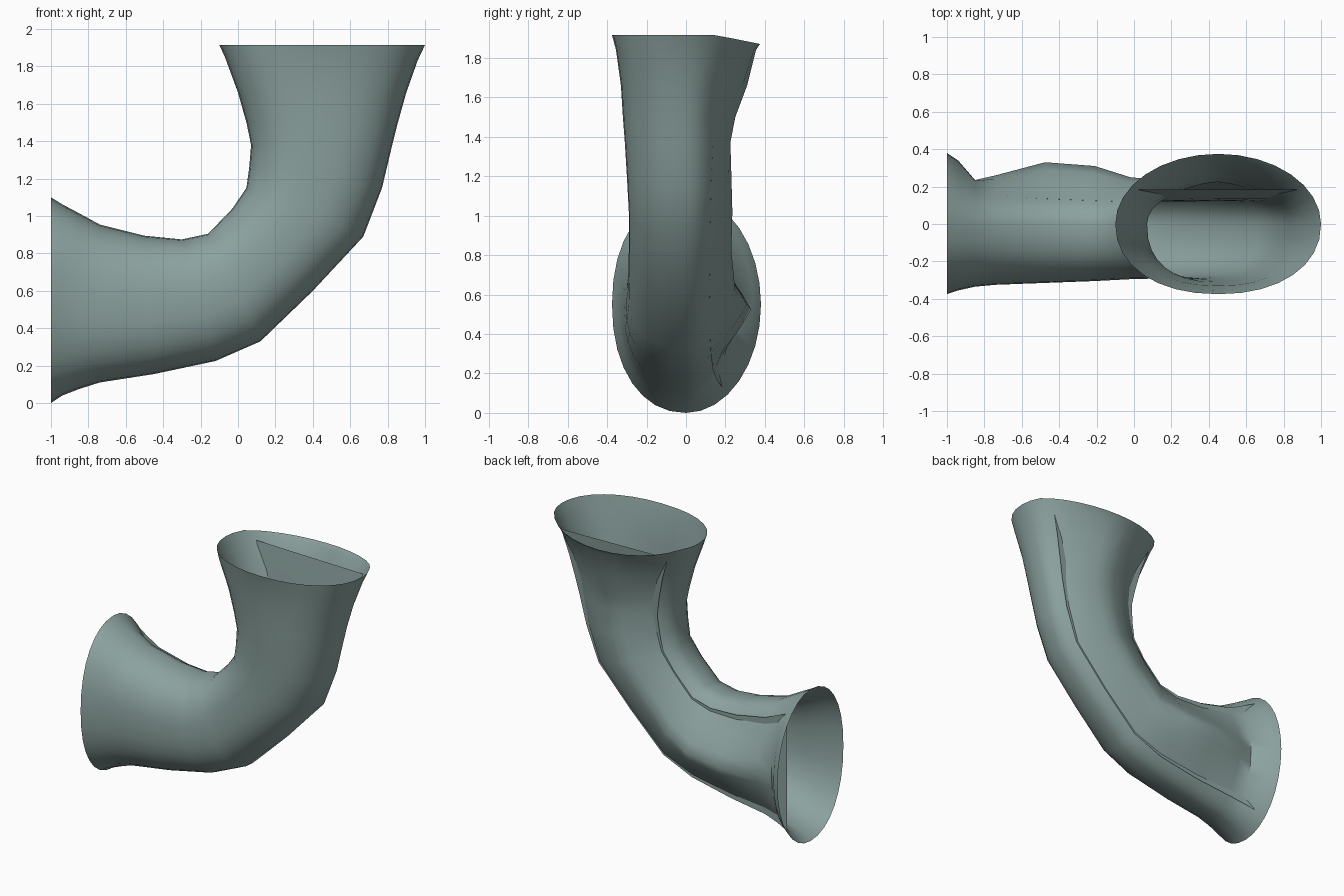
import bpy, bmesh, math

if "Cube" in bpy.data.objects:
    bpy.data.objects.remove(bpy.data.objects["Cube"])

mat = bpy.data.materials.new("grey_green")
mat.diffuse_color = (0.26, 0.36, 0.345, 1)
mat.use_nodes = True
mat.node_tree.nodes["Principled BSDF"].inputs["Base Color"].default_value = mat.diffuse_color

# Stations: inner bend x,z / outer bend x,z / front depth / back depth / back base depth
STATIONS = [
    (-1.00, 1.10, -1.00, 0.00, .375, .38, .38),
    (-.94, 1.063, -.94, .04, .355, .34, .34),
    (-.85, 1.015, -.85, .075, .335, .235, .235),
    (-.74, .955, -.74, .11, .325, .26, .215),
    (-.50, .895, -.45, .155, .315, .33, .205),
    (-.30, .875, -.12, .225, .305, .31, .20),
    (-.16, .905, .12, .33, .295, .25, .20),
    (-.03, 1.04, .40, .60, .29, .23, .20),
    (.045, 1.15, .67, .89, .29, .235, .20),
    (.06, 1.26, .77, 1.15, .30, .23, .20),
    (.07, 1.38, .82, 1.36, .31, .225, .205),
    (.045, 1.50, .855, 1.50, .32, .25, .21),
    (0.0, 1.66, .90, 1.66, .33, .31, .25),
    (-.07, 1.85, .96, 1.83, .355, .355, .34),
    (-.10, 1.915, 1.0, 1.915, .375, .375, .375),
]
N = 32


def spow(v, e):
    return math.copysign(abs(v) ** e, v)


def loft(name, rows, closed):
    bm = bmesh.new()
    vr = [[bm.verts.new(p) for p in r] for r in rows]
    n = len(rows[0])
    for a, b in zip(vr, vr[1:]):
        for i in range(n if closed else n - 1):
            j = (i + 1) % n
            bm.faces.new((a[i], a[j], b[j], b[i]))
    if closed:
        bmesh.ops.recalc_face_normals(bm, faces=bm.faces)
    me = bpy.data.meshes.new(name)
    bm.to_mesh(me)
    bm.free()
    me.materials.append(mat)
    ob = bpy.data.objects.new(name, me)
    bpy.context.collection.objects.link(ob)
    bpy.context.view_layer.objects.active = ob
    ob.select_set(True)
    bpy.ops.object.shade_smooth_by_angle(angle=math.radians(50))
    ob.select_set(False)


# Open elbow tube with flared oval ends and a soft ridge along its back
rows = []
last = len(STATIONS) - 1
for k, (ix, iz, ox, oz, f, b, base) in enumerate(STATIONS):
    e = .92 if k in (0, last) else .84          # boxier front between the rims
    row = []
    for i in range(N):
        t = 2 * math.pi * i / N
        c, s = math.cos(t), math.sin(t)
        u = spow(c, e if s < 0 else 1)
        if s < 0:
            y = f * spow(s, e)
        else:
            y = base * s + (b - base) * max(0, 1 - abs(u) / .65)
        w = (u + 1) / 2
        z = iz * (1 - w) + oz * w
        if k == last:                            # rim dips at the back
            z -= .045 * max(0, (y - .15) / .225)
        row.append((ix * (1 - w) + ox * w, y, z))
    rows.append(row)
loft("elbow_tube", rows, True)

# Flat inner panel following the bend, its edges just breaking the surface
rows = []
inner = STATIONS[1:-1]
for k, (ix, iz, ox, oz, f, b, base) in enumerate(inner):
    end = abs(2 * k / (len(inner) - 1) - 1)
    y = .12 + .065 * end ** 2
    m = .085
    rows.append([(ix * (1 - w) + ox * w, y, iz * (1 - w) + oz * w)
                 for w in (m, .3, .5, .7, 1 - m)])
loft("inner_panel", rows, False)
